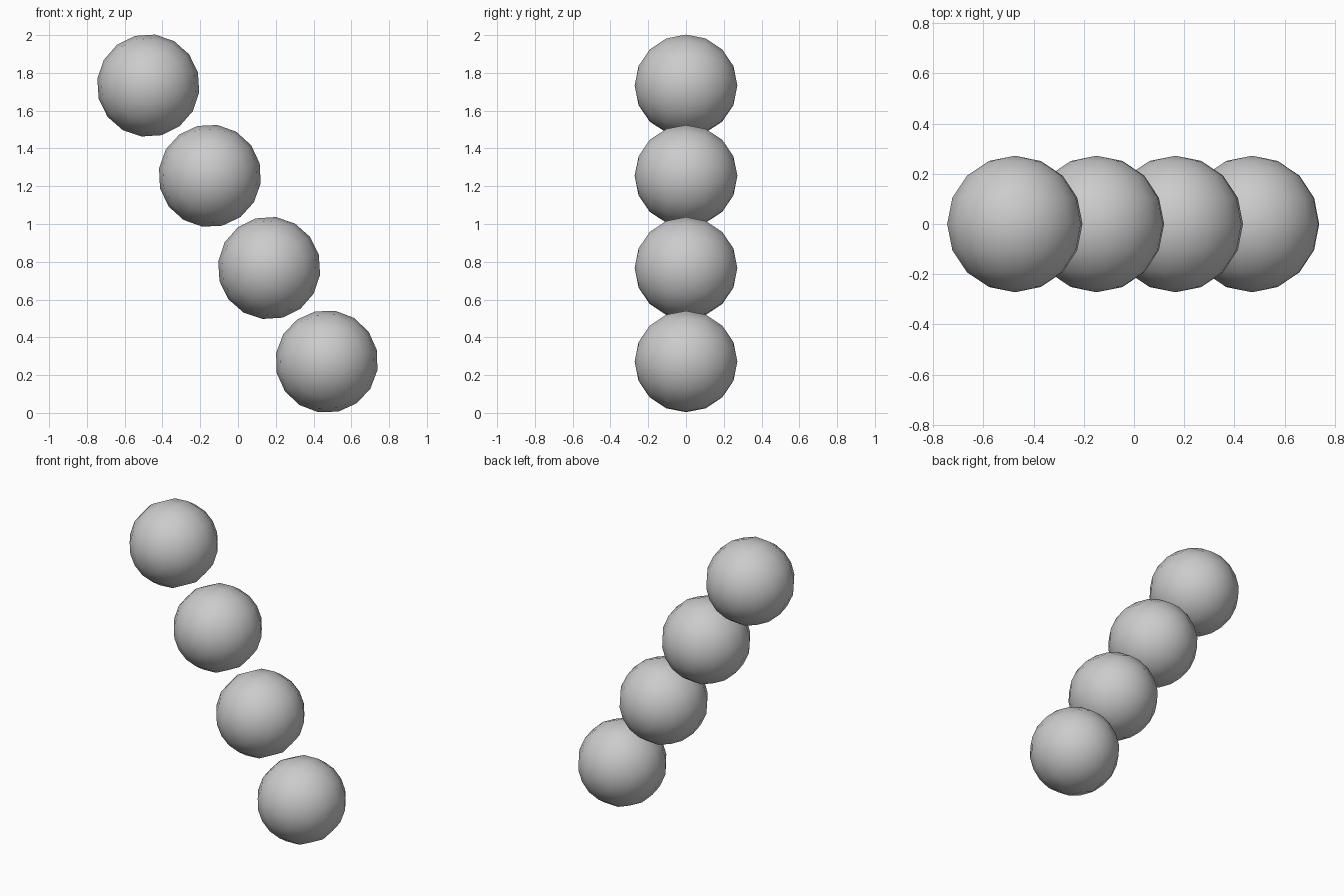
import bpy
from math import radians

if "Cube" in bpy.data.objects:
    bpy.data.objects.remove(bpy.data.objects["Cube"])

# Four low-poly balls in a slanted row, poles along y
centres = [(-0.475, 1.733), (-0.149, 1.255), (0.165, 0.767), (0.470, 0.272)]
tilts = [7.5, 8.5, 7.5, 9.5]

for i, ((x, z), tilt) in enumerate(zip(centres, tilts), 1):
    bpy.ops.mesh.primitive_uv_sphere_add(segments=16, ring_count=8, radius=0.272)
    ball = bpy.context.object
    ball.name = f"ball_{i}"
    ball.rotation_euler = (radians(90), radians(tilt), 0)
    ball.location = (x, 0, z)
    bpy.ops.object.shade_smooth()
